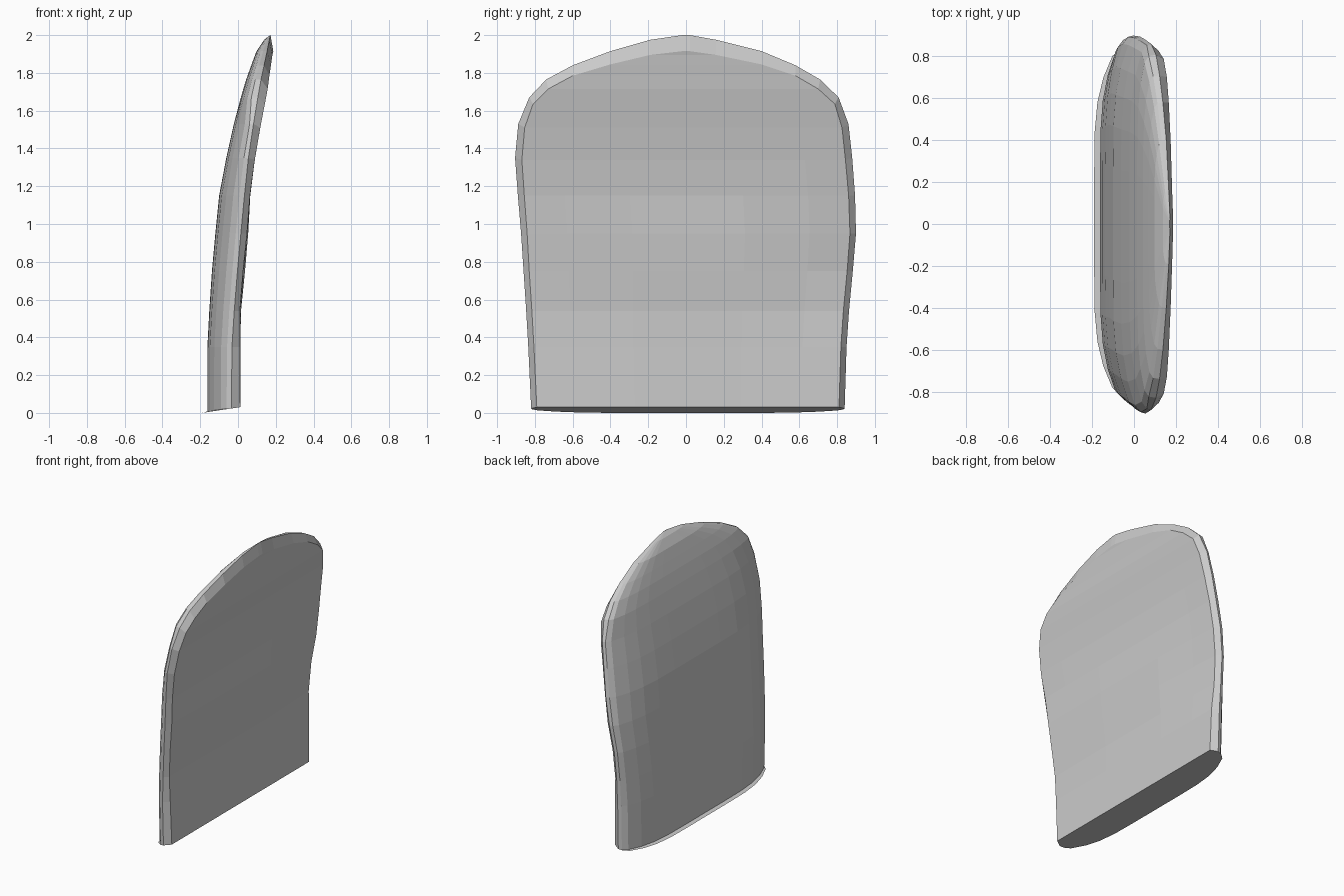
import bpy, bmesh, math

# Horizontal stations: rim z, left y, right y, rim x, front z, front inset, front x, back x
ROWS = [
    (0.03, -0.82, 0.84, -0.035, 0.03, 0.03, 0.012, -0.19),
    (0.034, -0.82, 0.84, -0.035, 0.034, 0.03, 0.012, -0.162),
    (0.35, -0.835, 0.850, -0.032, 0.35, 0.03, 0.012, -0.162),
    (0.54, -0.846, 0.863, -0.02, 0.54, 0.03, 0.016, -0.152),
    (0.75, -0.86, 0.883, -0.003, 0.75, 0.03, 0.037, -0.138),
    (0.95, -0.873, 0.90, 0.015, 0.95, 0.032, 0.054, -0.12),
    (1.15, -0.89, 0.895, 0.034, 1.15, 0.034, 0.065, -0.10),
    (1.35, -0.905, 0.88, 0.055, 1.34, 0.036, 0.089, -0.062),
    (1.53, -0.888, 0.86, 0.082, 1.51, 0.034, 0.118, -0.022),
    (1.67, -0.83, 0.808, 0.105, 1.635, 0.02, 0.142, 0.015),
    (1.765, -0.74, 0.71, 0.122, 1.715, 0.01, 0.157, 0.043),
    (1.84, -0.60, 0.58, 0.138, 1.785, 0.0, 0.166, 0.07),
    (1.915, -0.40, 0.40, 0.154, 1.845, 0.0, 0.175, 0.098),
    (1.975, -0.19, 0.16, 0.166, 1.895, 0.0, 0.182, 0.138),
    (2.0, -0.02, 0.02, 0.172, 1.915, 0.0, 0.187, 0.17),
]
# Back cross-section: share of half width, share of depth
HALF = [(1.0, 0.0), (0.993, 0.2), (0.955, 0.44), (0.83, 0.72),
        (0.69, 0.9), (0.52, 0.985), (0.3, 1.0)]
SPAN = HALF + [(0.0, 1.0)] + [(-s, g) for s, g in reversed(HALF)]
# Front columns across the width: gentle lumbar swell in the middle
FRONT = [-1.0, -0.75, -0.35, 0.0, 0.35, 0.75, 1.0]

bm = bmesh.new()
rings = []
for i, (z, yl, yr, xr, zf, inset, xf, xb) in enumerate(ROWS):
    mid, half = (yl + yr) / 2, (yr - yl) / 2
    swell = math.exp(-((z - 0.75) / 0.3) ** 2) if i > 1 else 0.0
    pts = []
    for t in FRONT:
        drop = (0.035 if t > 0 else 0.01) * swell * max(0, (abs(t) - 0.35) / 0.65)
        pts.append((xf - drop, mid + t * (half - inset), zf))
    # rounded back, running from right rim to left rim
    power = 0.6 if z > 1.6 else 1.0
    for s, g in SPAN:
        rim = xr - 0.03 * swell * max(0, s) ** 2
        pts.append((rim - (rim - xb) * g ** power, mid + half * s, z))
    if i < 2:  # the base is tilted slightly, with a thin lip at the back
        pts = [(x, y, pz + (x - 0.01) * 0.15) for x, y, pz in pts]
    rings.append([bm.verts.new(p) for p in pts])

# shell walls, base and tip
for a, b in zip(rings, rings[1:]):
    n = len(a)
    for k in range(n):
        bm.faces.new((a[k], a[(k + 1) % n], b[(k + 1) % n], b[k]))
bm.faces.new(list(reversed(rings[0])))
bm.faces.new(rings[-1])
bmesh.ops.remove_doubles(bm, verts=bm.verts, dist=0.0005)
bmesh.ops.recalc_face_normals(bm, faces=bm.faces)

mesh = bpy.data.meshes.new("curved_backrest")
bm.to_mesh(mesh)
bm.free()
obj = bpy.data.objects.new("curved_backrest", mesh)
bpy.context.collection.objects.link(obj)
